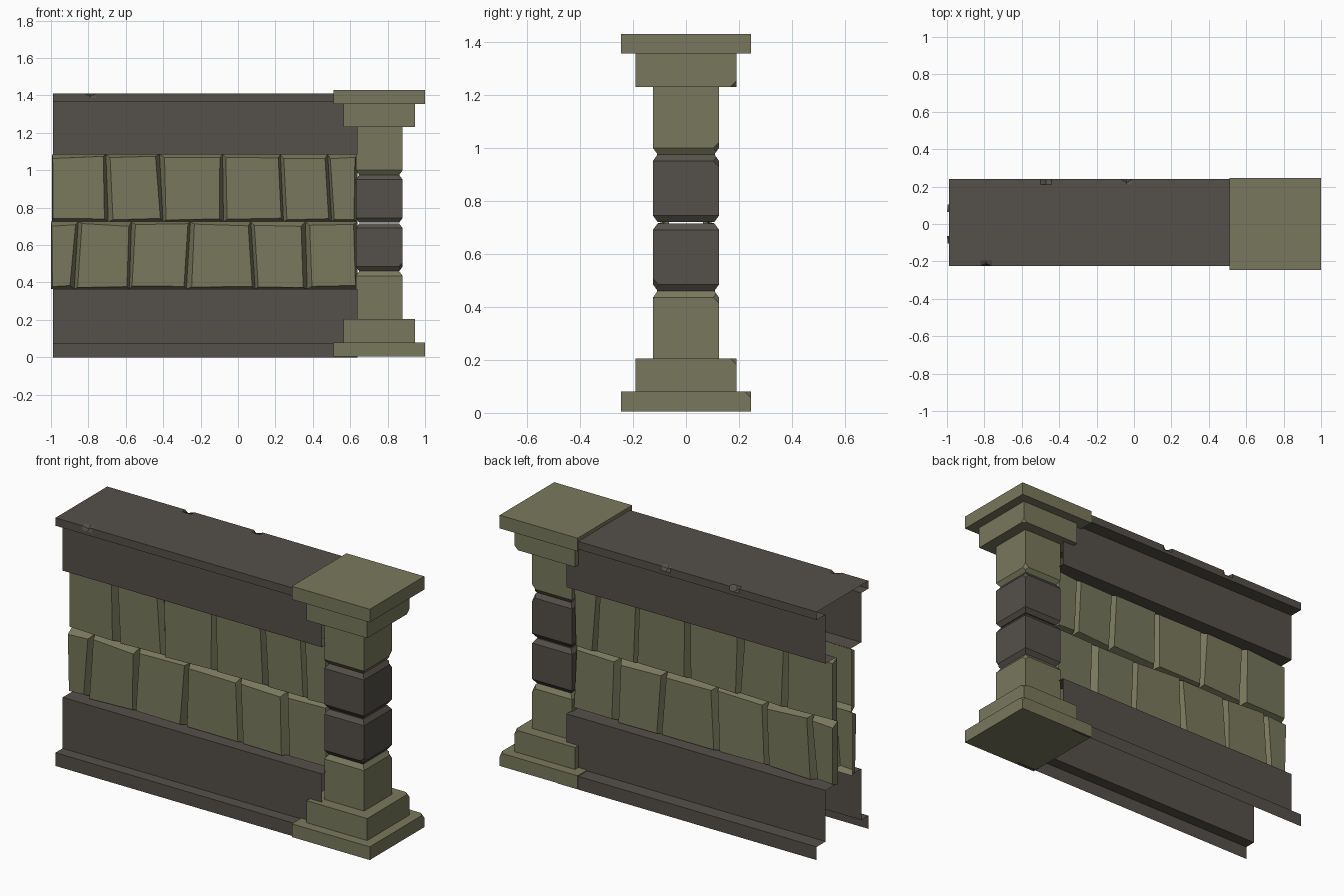
import bpy, bmesh, random
from mathutils import Vector

if "Cube" in bpy.data.objects:
    bpy.data.objects.remove(bpy.data.objects["Cube"])

random.seed(4)
PX = 0.755  # pillar centre in x


def material(name, rgb):
    m = bpy.data.materials.new(name)
    m.diffuse_color = (*rgb, 1)
    m.use_nodes = True
    m.node_tree.nodes["Principled BSDF"].inputs["Base Color"].default_value = m.diffuse_color
    return m


OLIVE = material("olive_stone", (0.19, 0.19, 0.11))
DARK = material("dark_stone", (0.09, 0.08, 0.067))


def finish(name, bm, mat):
    me = bpy.data.meshes.new(name)
    bm.to_mesh(me)
    bm.free()
    me.materials.append(mat)
    ob = bpy.data.objects.new(name, me)
    bpy.context.collection.objects.link(ob)
    return ob


def square_stack(name, sections, mat, chips=()):
    """Square pillar piece from (z, half width) sections, with chipped corners."""
    bm = bmesh.new()
    rings = [[bm.verts.new((PX + sx * h, sy * h, z))
              for sx, sy in ((-1, -1), (1, -1), (1, 1), (-1, 1))] for z, h in sections]
    for a, b in zip(rings, rings[1:]):
        for i in range(4):
            j = (i + 1) % 4
            bm.faces.new((a[i], a[j], b[j], b[i]))
    bm.faces.new(rings[0][::-1])
    bm.faces.new(rings[-1])
    corners = [rings[r][c] for r, c in chips]
    if corners:
        bmesh.ops.bevel(bm, geom=corners, offset=0.022, segments=1, affect='VERTICES')
    finish(name, bm, mat)


def extrude_profile(name, profile, mat, chips=()):
    """Open sheet: (y, z) profile swept along x; chips = (x, profile index, dy, dz)."""
    bm = bmesh.new()
    stations = [(-0.99, None), (0.64, None)]
    for c in chips:
        stations += [(c[0] - 0.03, None), (c[0], c), (c[0] + 0.03, None)]
    rows = []
    for x, c in sorted(stations, key=lambda s: s[0]):
        row = [bm.verts.new((x, y, z)) for y, z in profile]
        if c:
            row[c[1]].co += Vector((0, c[2], c[3]))
        rows.append(row)
    for a, b in zip(rows, rows[1:]):
        for i in range(len(profile) - 1):
            bm.faces.new((a[i], b[i], b[i + 1], a[i + 1]))
    return finish(name, bm, mat)


def stone_row(name, seams, z0, z1):
    """Row of chamfered, slightly uneven stones, mirrored to the back of the wall."""
    bm = bmesh.new()
    back, front = -0.065, -0.11

    def r(a, b):
        return random.uniform(a, b)

    lean = [0] + [r(-0.012, 0.012) for _ in seams[1:-1]] + [0]
    for k in range(len(seams) - 1):
        x0, x1 = seams[k], seams[k + 1]
        outer = [(x0 - lean[k], z0), (x1 - lean[k + 1], z0),
                 (x1 + lean[k + 1], z1), (x0 + lean[k], z1)]
        left = 0.006 if k == 0 else 0.022
        inset = [(left, 0.015), (-0.018, 0.015), (-0.018, -0.018), (left, -0.018)]
        o = [bm.verts.new((x, back, z)) for x, z in outer]
        n = [bm.verts.new((x + dx * r(0.6, 1.3), front + r(0, 0.012), z + dz * r(0.5, 1.4)))
             for (x, z), (dx, dz) in zip(outer, inset)]
        for i in range(4):
            j = (i + 1) % 4
            bm.faces.new((o[i], o[j], n[j], n[i]))
        bm.faces.new(n)
    ob = finish(name, bm, OLIVE)
    ob.modifiers.new("back_side", 'MIRROR').use_axis = (False, True, False)


# Pillar: stepped foot, shaft, two dark blocks, stepped head
B, M, S, N = 0.245, 0.19, 0.125, 0.107
square_stack("pillar_plinth", [(0.005, B), (0.08, B)], OLIVE, [(1, 2)])
square_stack("pillar_foot", [(0.08, M), (0.205, M)], OLIVE, [(1, 2)])
square_stack("pillar_lower_shaft", [(0.205, S), (0.435, S), (0.46, N)], OLIVE, [(1, 2)])
for label, z, chip in (("lower", 0.46, (1, 1)), ("upper", 0.72, (2, 2))):
    square_stack("pillar_block_" + label,
                 [(z, N), (z + 0.025, S), (z + 0.23, S), (z + 0.255, N)], DARK, [chip])
square_stack("pillar_upper_shaft", [(0.975, N), (1.0, S), (1.23, S)], OLIVE, [(1, 2)])
square_stack("pillar_neck", [(1.23, M), (1.355, M)], OLIVE, [(0, 2)])
square_stack("pillar_cap", [(1.355, B), (1.43, B)], OLIVE)

# Wall coping: slab over an upright band, open at the ends and below, with edge chips
F, K, W = -0.225, 0.24, 0.16
extrude_profile("wall_coping", [
    (-0.065, 1.085), (-W, 1.085), (-W, 1.365), (F, 1.365), (F, 1.385), (F, 1.41), (F + 0.03, 1.41),
    (K - 0.03, 1.41), (K, 1.41), (K, 1.385), (K, 1.365), (W, 1.365), (W, 1.085), (0.065, 1.085)],
    DARK, [(-0.79, 5, 0.015, -0.015), (-0.47, 8, -0.025, -0.02), (-0.04, 8, -0.02, -0.015)])

# Wall base: band and plinth on each side, open underneath
for label, s, edge in (("front", -1, F), ("back", 1, K)):
    pts = [(edge, 0), (edge, 0.075), (s * W, 0.075), (s * W, 0.365), (s * 0.065, 0.365)]
    extrude_profile("wall_base_" + label, pts if s < 0 else pts[::-1], DARK)

# Stone courses
stone_row("stones_upper", [-0.995, -0.70, -0.41, -0.08, 0.235, 0.49, 0.64], 0.725, 1.085)
stone_row("stones_lower", [-1.0, -0.865, -0.575, -0.265, 0.08, 0.365, 0.64], 0.365, 0.725)
